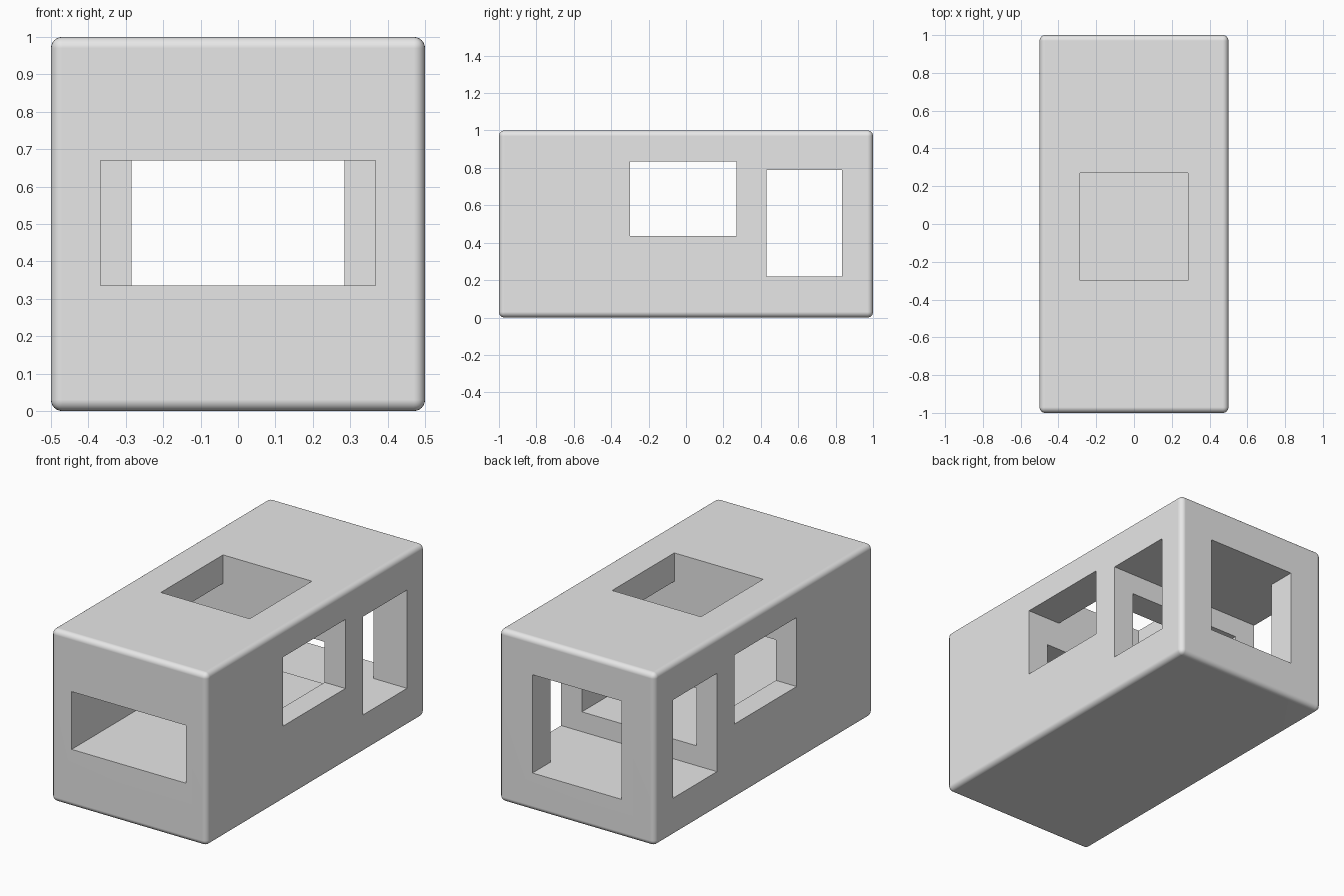
import bpy

if "Cube" in bpy.data.objects:
    bpy.data.objects.remove(bpy.data.objects["Cube"], do_unlink=True)

grey = bpy.data.materials.new("light_grey")
grey.use_nodes = True
colour = (0.8, 0.8, 0.8, 1)
grey.diffuse_color = colour
bsdf = next(n for n in grey.node_tree.nodes if n.type == "BSDF_PRINCIPLED")
bsdf.inputs["Base Color"].default_value = colour


def box(name, x, y, z):
    """Box spanning the (low, high) range on each axis."""
    spans = (x, y, z)
    bpy.ops.mesh.primitive_cube_add(size=1, location=[(a + b) / 2 for a, b in spans])
    ob = bpy.context.object
    ob.name = name
    ob.scale = [b - a for a, b in spans]
    bpy.ops.object.transform_apply(location=True, rotation=False, scale=True)
    ob.data.materials.append(grey)
    return ob


def apply(ob, mod):
    bpy.context.view_layer.objects.active = ob
    bpy.ops.object.modifier_apply(modifier=mod.name)


# Rounded outer shell
shell = box("hollow_block", (-0.5, 0.5), (-1, 1), (0, 1))
bevel = shell.modifiers.new("rounded_edges", "BEVEL")
bevel.width = 0.03
bevel.segments = 6
apply(shell, bevel)

# Openings, each reaching past the outer faces
through = (-0.6, 0.6)
openings = {
    "front_tunnel": ((-0.367, 0.367), (-1.1, 0.5), (0.335, 0.67)),
    "side_window": (through, (-0.3, 0.27), (0.435, 0.835)),
    "side_doorway": (through, (0.43, 0.835), (0.22, 0.79)),
    "back_doorway": ((-0.285, 0.285), (0.6, 1.1), (0.22, 0.79)),
    "roof_hatch": ((-0.285, 0.285), (-0.3, 0.27), (0.6, 1.1)),
}
for name, spans in openings.items():
    cutter = box(name, *spans)
    cutter.hide_render = True
    cut = shell.modifiers.new(name, "BOOLEAN")
    cut.operation = "DIFFERENCE"
    cut.solver = "EXACT"
    cut.object = cutter
    apply(shell, cut)
    bpy.data.objects.remove(cutter, do_unlink=True)

# Smooth edges, flat sides
bpy.ops.object.select_all(action="DESELECT")
shell.select_set(True)
bpy.context.view_layer.objects.active = shell
bpy.ops.object.shade_smooth_by_angle()
weighted = shell.modifiers.new("flat_sides", "WEIGHTED_NORMAL")
weighted.keep_sharp = True
